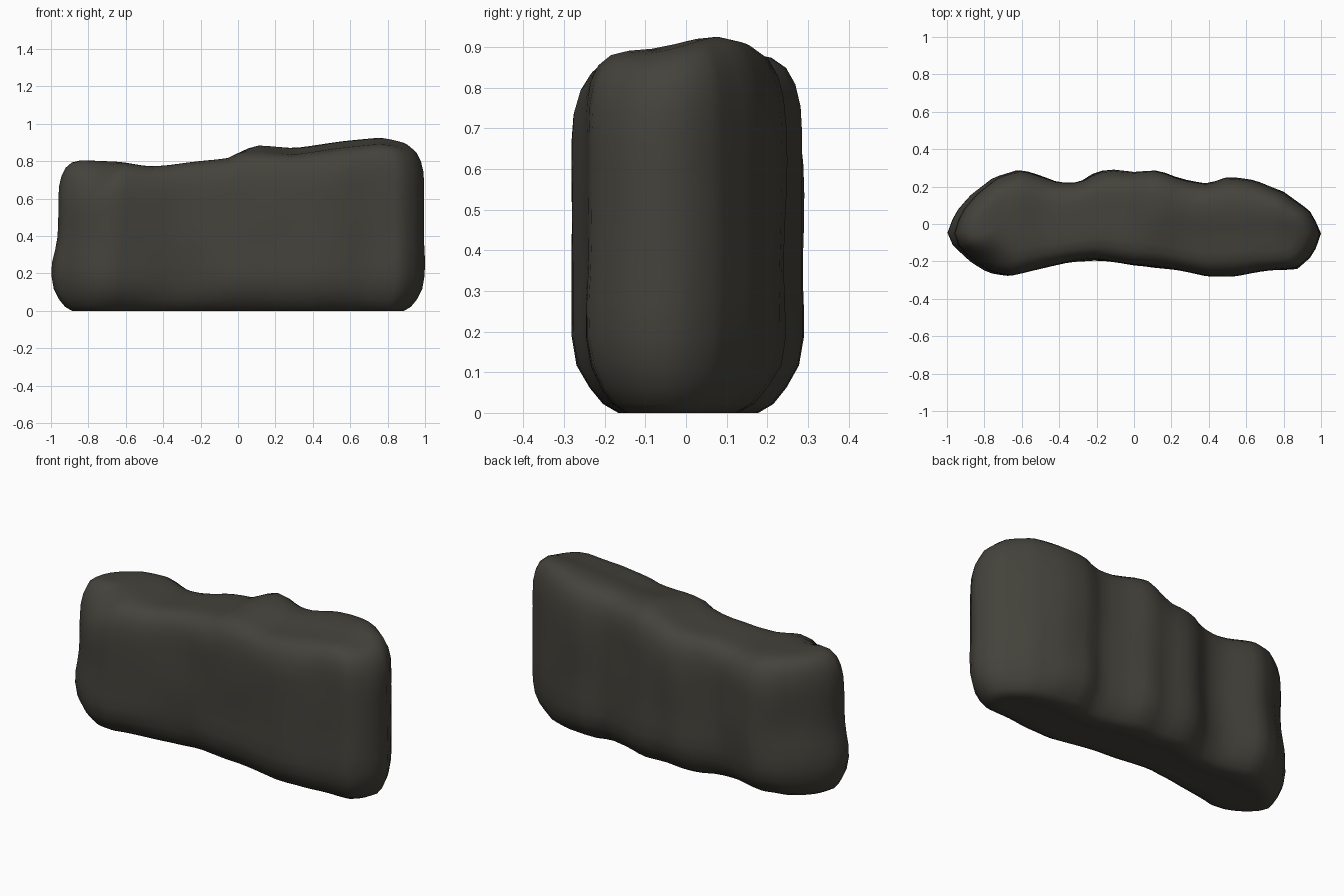
import bpy, bmesh, math
from mathutils import Vector, noise

if "Cube" in bpy.data.objects:
    bpy.data.objects.remove(bpy.data.objects["Cube"])

# plan outline (x, y) of the back and front, and the top ridge (x, z)
BACK = [(-1, -.05), (-.96, .06), (-.88, .15), (-.75, .25), (-.62, .29), (-.5, .25), (-.42, .22),
        (-.3, .22), (-.2, .28), (-.12, .29), (0, .275), (.13, .29), (.25, .24), (.4, .21),
        (.5, .25), (.65, .23), (.8, .17), (.95, .06), (1, -.05)]
FRONT = [(-1, -.05), (-.97, -.12), (-.88, -.2), (-.78, -.26), (-.68, -.28), (-.5, -.235),
         (-.35, -.2), (-.2, -.19), (0, -.22), (.2, -.24), (.4, -.28), (.55, -.28),
         (.7, -.25), (.87, -.24), (.96, -.16), (1, -.05)]
TOP = [(-1, .8), (-.9, .81), (-.65, .8), (-.5, .775), (-.4, .78), (-.25, .8), (-.04, .82),
       (.02, .86), (.1, .89), (.3, .873), (.55, .91), (.75, .93), (.92, .915), (1, .9)]


def lerp(table, x):
    x = max(table[0][0], min(table[-1][0], x))
    for (x0, y0), (x1, y1) in zip(table, table[1:]):
        if x <= x1:
            return y0 + (y1 - y0) * (x - x0) / (x1 - x0)
    return table[-1][1]


def smooth(a, b, v):
    k = max(0, min(1, (v - a) / (b - a)))
    return k * k * (3 - 2 * k)


def top_height(x, y):
    h = lerp(TOP, x)
    h -= .035 * smooth(.08, -.12, y) * smooth(0, .1, x)            # back of the step is higher
    h -= .09 * smooth(-.08, -.22, y) * smooth(-.6, -.82, x)        # worn front left corner
    return h


# rings: (spread from the spine, height above floor or below the top)
LOW = [(0, .01), (.3, .008), (.55, .003), (.7, .025), (.83, .065), (.94, .12), (.99, .19)]
HIGH = [(1, .2), (.985, .13), (.93, .075), (.84, .035), (.7, .01), (.5, 0), (.25, 0), (0, 0)]
MID = 5
N = 44
xs = [.6 * u + .4 * math.sin(math.pi / 2 * u) for u in (2 * i / N - 1 for i in range(N + 1))]
outline = [(x, lerp(FRONT, x)) for x in xs] + [(x, lerp(BACK, x)) for x in xs[-2:0:-1]]


def place(x, y, t):
    sx = max(-.75, min(.75, x))
    sy = (lerp(FRONT, sx) + lerp(BACK, sx)) / 2
    return sx + (x - sx) * t, sy + (y - sy) * t


bm = bmesh.new()
rings = []


def add_ring(t, height):
    ring = []
    for ox, oy in outline:
        x, y = place(ox, oy, t)
        z = height(x, y)
        if x < 0:
            x *= 1 - .035 * smooth(.2, .45, z)      # left end leans in
        if z > .1:                                  # gentle weathering
            p = Vector((x * 4, y * 4, z * 4))
            y += .008 * noise.noise(p) * t
        ring.append(bm.verts.new((x, y, z)))
    rings.append(ring)


for t, z in LOW:
    add_ring(t, lambda x, y: z)
for i in range(1, MID + 1):
    f = i / (MID + 1)
    add_ring(1, lambda x, y: .19 + (top_height(x, y) - .39) * f)
for t, d in HIGH:
    add_ring(t, lambda x, y: top_height(x, y) - d)

for a, b in zip(rings, rings[1:]):
    for i in range(len(a)):
        j = (i + 1) % len(a)
        bm.faces.new((a[i], a[j], b[j], b[i]))
bmesh.ops.remove_doubles(bm, verts=bm.verts, dist=.0005)
bmesh.ops.smooth_vert(bm, verts=[v for v in bm.verts if v.co.z > .3], factor=.3,
                      use_axis_x=True, use_axis_y=True, use_axis_z=True)
bmesh.ops.recalc_face_normals(bm, faces=bm.faces)
low = min(v.co.z for v in bm.verts)
for v in bm.verts:
    v.co.z -= low
for f in bm.faces:
    f.smooth = True

mesh = bpy.data.meshes.new("rock_slab")
bm.to_mesh(mesh)
bm.free()
mat = bpy.data.materials.new("dark olive stone")
mat.diffuse_color = (.058, .055, .044, 1)
mat.use_nodes = True
mat.node_tree.nodes["Principled BSDF"].inputs["Base Color"].default_value = mat.diffuse_color
mesh.materials.append(mat)
rock = bpy.data.objects.new("rock_slab", mesh)
bpy.context.collection.objects.link(rock)
